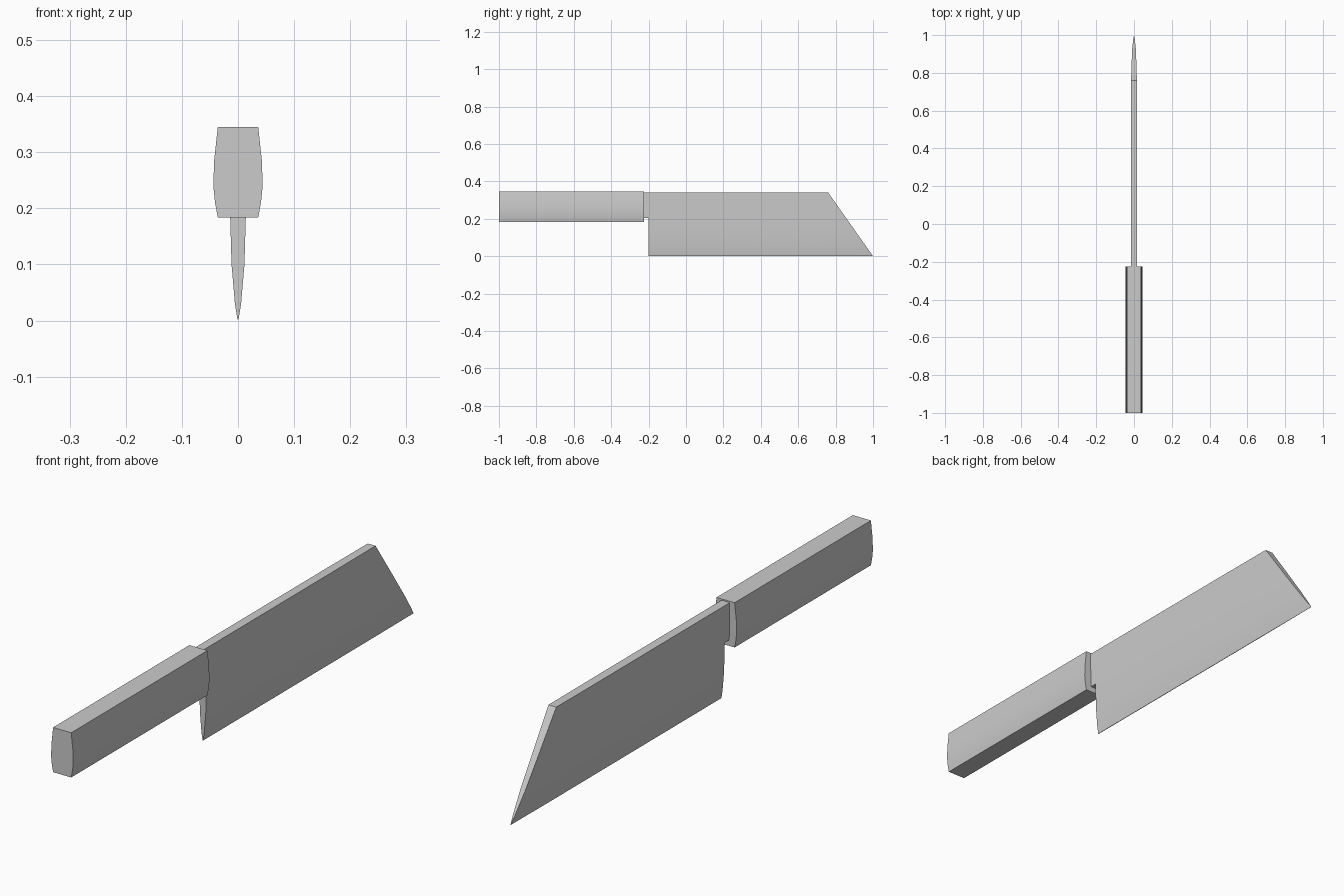
import bpy, bmesh

if "Cube" in bpy.data.objects:
    bpy.data.objects.remove(bpy.data.objects["Cube"])


def finish(bm, name):
    bmesh.ops.remove_doubles(bm, verts=bm.verts, dist=1e-5)
    bmesh.ops.recalc_face_normals(bm, faces=bm.faces)
    mesh = bpy.data.meshes.new(name)
    bm.to_mesh(mesh)
    bm.free()
    obj = bpy.data.objects.new(name, mesh)
    bpy.context.collection.objects.link(obj)
    bpy.ops.object.select_all(action='DESELECT')
    obj.select_set(True)
    bpy.context.view_layer.objects.active = obj
    bpy.ops.object.shade_smooth_by_angle(angle=0.5)
    return obj


# Handle: slightly barrel-sided section extruded along y
side = [(0.036, 0.184), (0.041, 0.21), (0.044, 0.24), (0.0425, 0.285), (0.036, 0.345)]
section = side + [(-x, z) for x, z in reversed(side)]
bm = bmesh.new()
end = bm.faces.new([bm.verts.new((x, -1, z)) for x, z in section])
grown = bmesh.ops.extrude_face_region(bm, geom=[end], use_keep_orig=True)
bmesh.ops.translate(bm, vec=(0, 0.775, 0),
                    verts=[v for v in grown['geom'] if isinstance(v, bmesh.types.BMVert)])
finish(bm, "handle")

# Blade: rows of (z, half width at heel, half width at slanted tip)
rows = [(0.002, 0.001, 0.0), (0.03, 0.0055, 0.004), (0.1, 0.0115, 0.0095),
        (0.205, 0.0145, 0.0125), (0.34, 0.0165, 0.0155)]
bm = bmesh.new()
grid = {}
for s in (1, -1):
    for r, (z, heel, tip) in enumerate(rows):
        slant = 1.0 - 0.24 * z / 0.34
        columns = [(-0.24, heel), (-0.2, heel), (slant - 0.25, heel), (slant, tip)]
        for c, (y, w) in enumerate(columns):
            if c or r >= 3:
                grid[s, r, c] = bm.verts.new((s * w, y, z))

# Side faces; the first column only exists as the tang above the heel
for s in (1, -1):
    for r in range(4):
        for c in range(0 if r == 3 else 1, 3):
            bm.faces.new([grid[s, r, c], grid[s, r, c + 1],
                          grid[s, r + 1, c + 1], grid[s, r + 1, c]])

# Rim joining both sides: edge, slanted tip, spine, tang end and heel
rim = [(0, c) for c in (1, 2, 3)] + [(r, 3) for r in (1, 2, 3, 4)]
rim += [(4, 2), (4, 1), (4, 0), (3, 0), (3, 1), (2, 1), (1, 1)]
for a, b in zip(rim, rim[1:] + rim[:1]):
    bm.faces.new([grid[1, *a], grid[1, *b], grid[-1, *b], grid[-1, *a]])
finish(bm, "blade")
